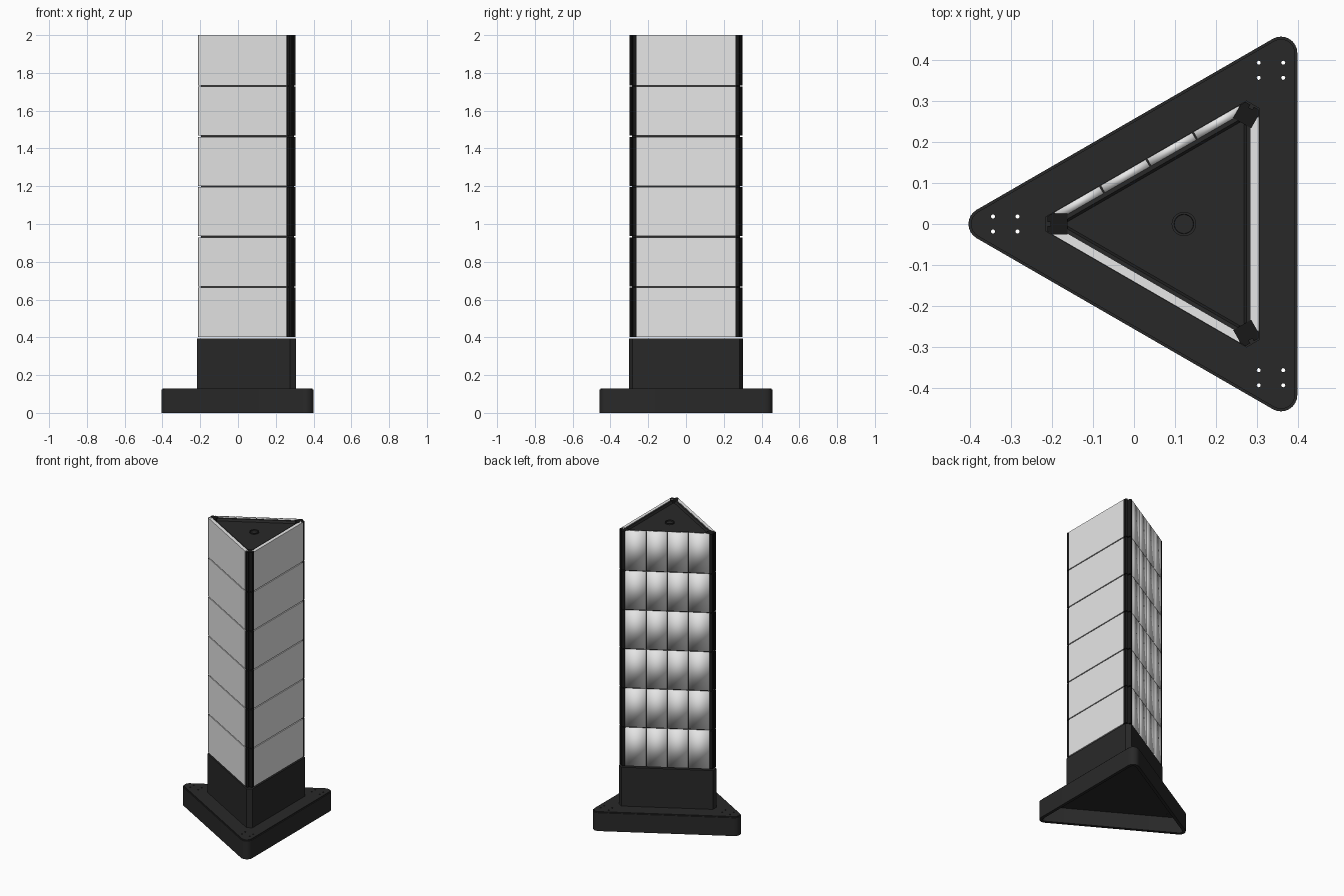
import bpy, bmesh, math
from mathutils import Vector, Matrix

if "Cube" in bpy.data.objects:
    bpy.data.objects.remove(bpy.data.objects["Cube"])

CX = 0.122            # axis of the triangular tower
R = 0.183             # distance from the axis to a tower face
HALF = 0.262          # half width of a display panel
Z0, TOP, ROWS = 0.403, 2.0, 6
PITCH = (TOP - Z0) / ROWS
GAP = 0.006


def material(name, value, rough=0.6):
    m = bpy.data.materials.new(name)
    m.use_nodes = True
    color = (value, value, value, 1)
    m.diffuse_color = color
    bsdf = m.node_tree.nodes["Principled BSDF"]
    bsdf.inputs["Base Color"].default_value = color
    bsdf.inputs["Roughness"].default_value = rough
    return m


CHARCOAL = material("charcoal", 0.022)
BLACK = material("black", 0.009)
LIGHT = material("light grey", 0.8)


def make(name, bm, mat):
    bmesh.ops.recalc_face_normals(bm, faces=bm.faces)
    mesh = bpy.data.meshes.new(name)
    bm.to_mesh(mesh)
    bm.free()
    mesh.materials.append(mat)
    ob = bpy.data.objects.new(name, mesh)
    bpy.context.collection.objects.link(ob)
    return ob


def prism(bm, pts, z0, z1):
    """Extrude an outline; returns the bottom and top faces."""
    low = bm.faces.new([bm.verts.new((x, y, z0)) for x, y in pts])
    ext = bmesh.ops.extrude_face_region(bm, geom=[low], use_keep_orig=True)["geom"]
    bmesh.ops.translate(bm, vec=(0, 0, z1 - z0),
                        verts=[g for g in ext if isinstance(g, bmesh.types.BMVert)])
    high = next(g for g in ext if isinstance(g, bmesh.types.BMFace))
    bmesh.ops.recalc_face_normals(bm, faces=bm.faces)
    return low, high


def polar(angle, p, lat):
    """Point at distance p from the axis along angle, shifted sideways by lat."""
    c, s = math.cos(angle), math.sin(angle)
    return CX + p * c - lat * s, p * s + lat * c


CORNERS = [math.radians(a) for a in (60, 180, 300)]


def cut_triangle(r, cut):
    half = cut * math.tan(math.pi / 6)
    return [polar(a, 2 * r - cut, s * half) for a in CORNERS for s in (-1, 1)]


def round_triangle(cx, dist, rad, steps=8):
    pts = []
    for a in CORNERS:
        for i in range(steps + 1):
            b = a + math.radians(-60 + 120 * i / steps)
            pts.append((cx + dist * math.cos(a) + rad * math.cos(b),
                        dist * math.sin(a) + rad * math.sin(b)))
    return pts


def recess(bm, face, rim, slope, depth):
    """Leave a rim around a face and sink the middle."""
    bmesh.ops.inset_region(bm, faces=[face], thickness=rim, use_even_offset=True)
    bmesh.ops.inset_region(bm, faces=[face], thickness=slope, depth=-depth,
                           use_even_offset=True)


def smooth(ob, angle=35):
    bpy.ops.object.select_all(action="DESELECT")
    ob.select_set(True)
    bpy.context.view_layer.objects.active = ob
    bpy.ops.object.shade_smooth_by_angle(angle=math.radians(angle))


# Foot: rounded triangular shell, hollow below
bm = bmesh.new()
low, high = prism(bm, round_triangle(0.118, 0.483, 0.04), 0, 0.13)
bmesh.ops.bevel(bm, geom=list(high.edges), offset=0.006, segments=2, affect="EDGES")
low = min(bm.faces, key=lambda f: f.calc_center_median().z)
recess(bm, low, 0.02, 0.008, 0.1)
foot = make("foot", bm, CHARCOAL)

# Bolt holes through the foot corners
bm = bmesh.new()
for x, y in ((-0.315, 0), (0.335, 0.376), (0.335, -0.376)):
    for dx in (-0.03, 0.03):
        for dy in (-0.0185, 0.0185):
            bmesh.ops.create_cone(bm, cap_ends=True, segments=12, radius1=0.005,
                                  radius2=0.005, depth=0.4,
                                  matrix=Matrix.Translation((x + dx, y + dy, 0.1)))
cutter = make("bolt_hole_cutter", bm, CHARCOAL)
cutter.hide_render = True
mod = foot.modifiers.new("bolt_holes", "BOOLEAN")
mod.operation, mod.solver, mod.object = "DIFFERENCE", "EXACT", cutter
bpy.context.view_layer.objects.active = foot
bpy.ops.object.modifier_apply(modifier=mod.name)
bpy.data.objects.remove(cutter)
smooth(foot)

# Pedestal
bm = bmesh.new()
prism(bm, cut_triangle(R + 0.002, 0.032), 0.125, 0.394)
make("pedestal", bm, CHARCOAL)

# Tower core with a sunken lid
bm = bmesh.new()
low, high = prism(bm, cut_triangle(R - 0.008, 0.032), Z0, TOP - 0.002)
recess(bm, high, 0.022, 0.006, 0.015)
make("tower_core", bm, CHARCOAL)

# Cable hub ring in the lid
bm = bmesh.new()
ring = [(CX + 0.03 * math.cos(i * math.tau / 24), 0.03 * math.sin(i * math.tau / 24))
        for i in range(24)]
low, high = prism(bm, ring, TOP - 0.03, TOP - 0.01)
recess(bm, high, 0.006, 0.001, 0.008)
smooth(make("cable_hub", bm, CHARCOAL))

# Grooved corner posts, one per row
half = [(0.322, 0.0255), (0.334, 0.0185), (0.334, 0.005), (0.326, 0.005)]
outline = ([(0.285, -0.0255)] + [(p, -l) for p, l in half]
           + [(p, l) for p, l in reversed(half)] + [(0.285, 0.0255)])
bm = bmesh.new()
for a in CORNERS:
    for row in range(ROWS):
        z = Z0 + row * PITCH
        prism(bm, [polar(a, p, l) for p, l in outline], z, z + PITCH - GAP * (row < ROWS - 1))
make("corner_posts", bm, BLACK)


def panel(bm, angle, u0, u1, row):
    a = math.radians(angle)
    z = Z0 + row * PITCH
    pts = [polar(a, p, u) for p, u in
           ((R - 0.02, u0), (R + 0.0005, u0), (R + 0.0005, u1), (R - 0.02, u1))]
    prism(bm, pts, z, z + PITCH - GAP * (row < ROWS - 1))


# Wide display panels on two sides
for name, angle, u0, u1 in (("left_panels", 0, -HALF, HALF),
                            ("front_panels", 240, -HALF - 0.014, HALF)):
    bm = bmesh.new()
    for row in range(ROWS):
        panel(bm, angle, u0, u1, row)
    make(name, bm, LIGHT)

# Soft-shaded tiles on the back side, four per row
bm = bmesh.new()
width = 2 * HALF / 4
for row in range(ROWS):
    for col in range(4):
        u = -HALF + col * width
        panel(bm, 120, u + 0.002, u + width - 0.002, row)
tiles = make("back_tiles", bm, LIGHT)
for f in tiles.data.polygons:
    f.use_smooth = True
